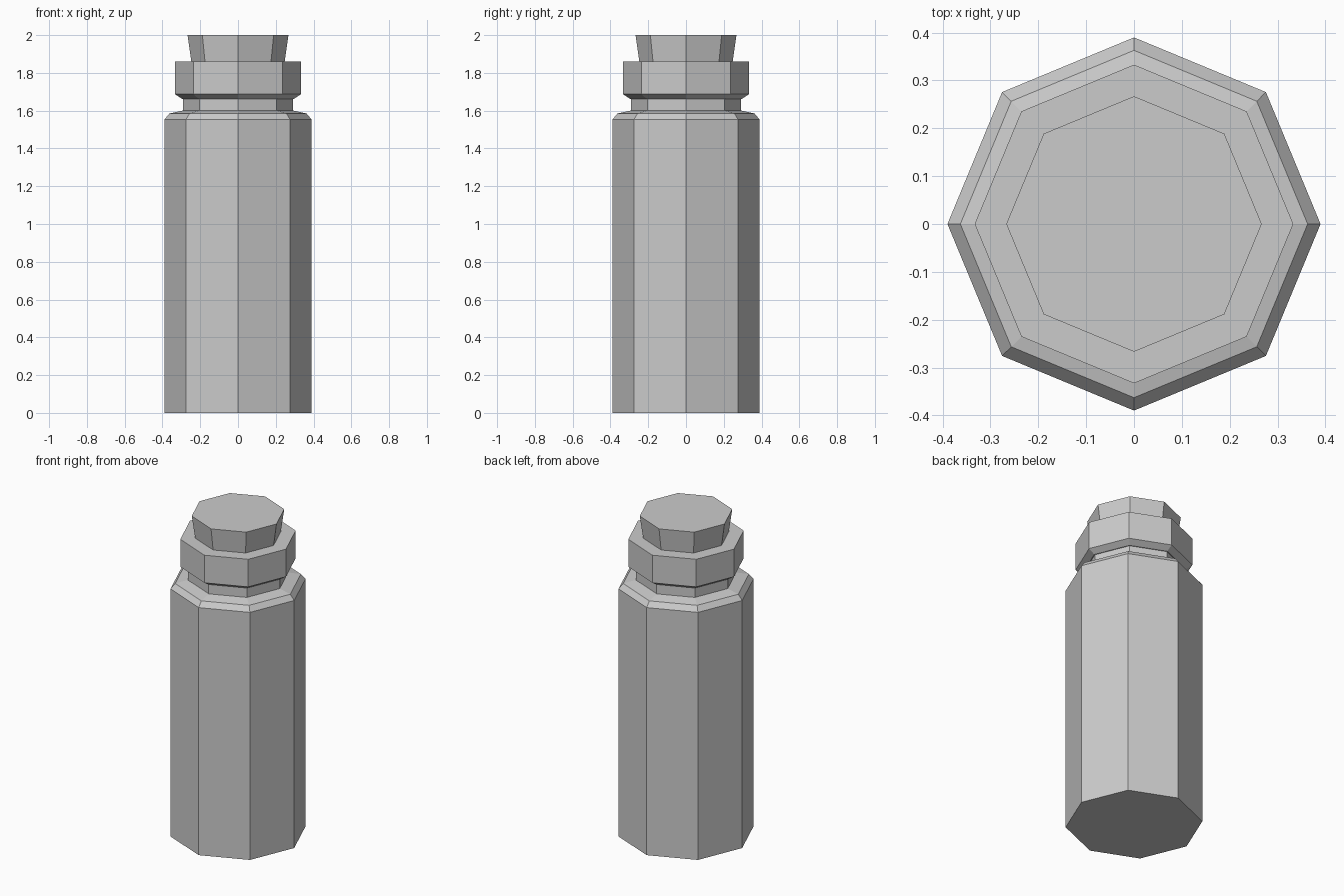
import bpy, bmesh
from math import cos, sin, pi

if "Cube" in bpy.data.objects:
    bpy.data.objects.remove(bpy.data.objects["Cube"])

SIDES = 8


def lathe(name, profile):
    """Closed eight-sided solid from (radius, z) pairs, bottom to top."""
    bm = bmesh.new()
    rings = [[bm.verts.new((r * cos(2 * pi * i / SIDES), r * sin(2 * pi * i / SIDES), z))
              for i in range(SIDES)] for r, z in profile]
    for low, high in zip(rings, rings[1:]):
        for i in range(SIDES):
            j = (i + 1) % SIDES
            bm.faces.new((low[i], low[j], high[j], high[i]))
    bm.faces.new(rings[0][::-1])
    bm.faces.new(rings[-1])
    mesh = bpy.data.meshes.new(name)
    bm.to_mesh(mesh)
    bm.free()
    obj = bpy.data.objects.new(name, mesh)
    bpy.context.collection.objects.link(obj)
    return obj


# Body with bevelled shoulder and short neck
lathe("bottle_body", [(0.39, 0), (0.39, 1.553), (0.363, 1.585),
                      (0.29, 1.601), (0.29, 1.67)])

# Wide collar with chamfered underside
lathe("collar", [(0.295, 1.662), (0.333, 1.687), (0.333, 1.86)])

# Stopper, wider at the top
lathe("stopper", [(0.247, 1.86), (0.267, 2.0)])
